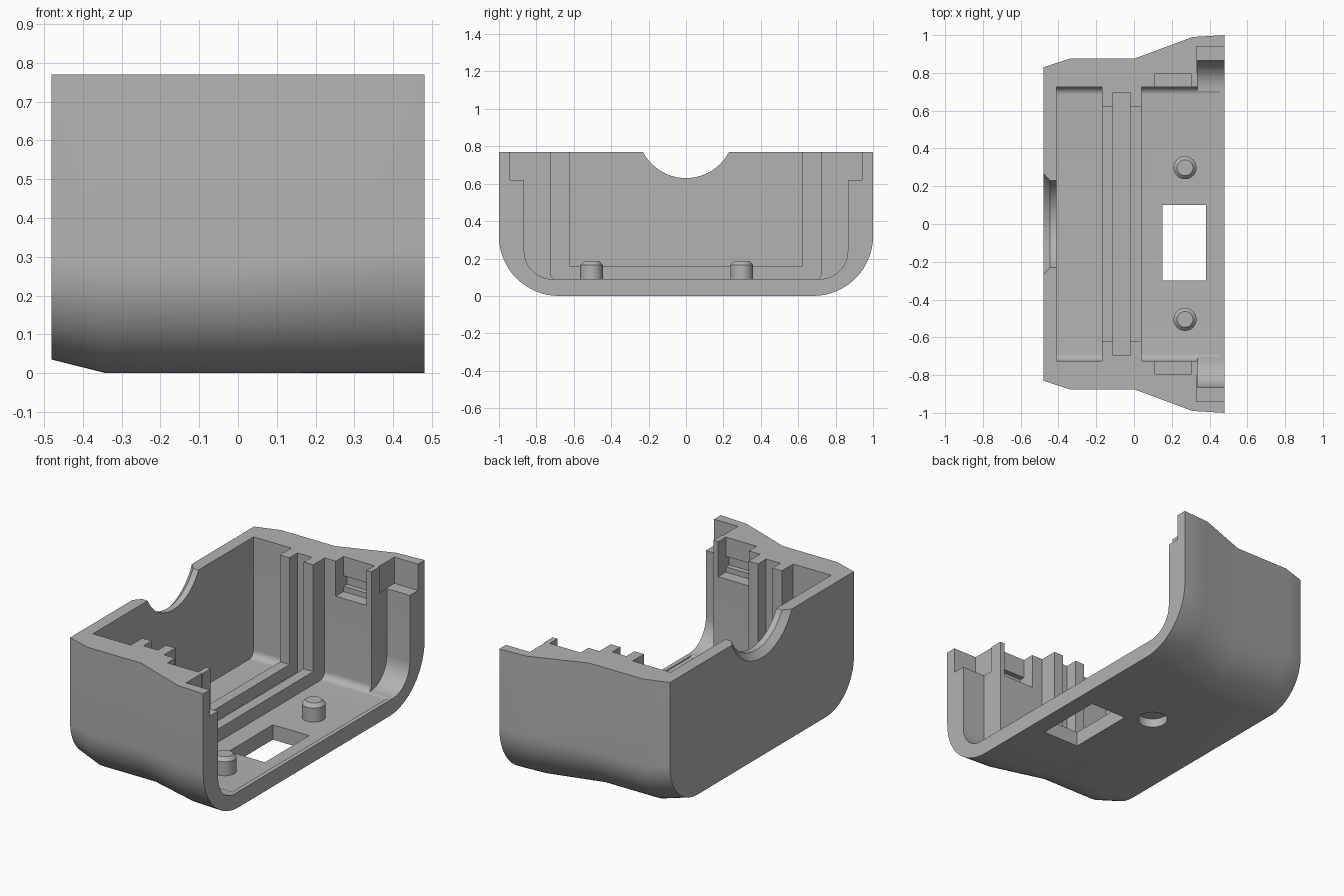
import bpy, bmesh, math
from mathutils import Vector

if "Cube" in bpy.data.objects:
    bpy.data.objects.remove(bpy.data.objects["Cube"], do_unlink=True)

grey = bpy.data.materials.new("plain grey")
grey.use_nodes = True
COLOUR = (0.45, 0.45, 0.45, 1)
grey.diffuse_color = COLOUR
grey.node_tree.nodes["Principled BSDF"].inputs["Base Color"].default_value = COLOUR

TOP = 0.77     # rim height
FLOOR = 0.085  # inside floor
ABOVE = 1.0    # cutters reach past the rim


def loft(name, rings):
    """Skin a closed solid through rings of equal point count."""
    bm = bmesh.new()
    loops = [[bm.verts.new(p) for p in ring] for ring in rings]
    n = len(loops[0])
    for a, b in zip(loops, loops[1:]):
        for i in range(n):
            j = (i + 1) % n
            bm.faces.new((a[i], a[j], b[j], b[i]))
    bm.faces.new(loops[0])
    bm.faces.new(loops[-1])
    bmesh.ops.recalc_face_normals(bm, faces=bm.faces)
    mesh = bpy.data.meshes.new(name)
    bm.to_mesh(mesh)
    bm.free()
    mesh.materials.append(grey)
    obj = bpy.data.objects.new(name, mesh)
    bpy.context.collection.objects.link(obj)
    return obj


def tub(x, half, floor, radius, top, steps=12):
    """U-shaped cross-section with rounded lower corners."""
    side = [(half, top)]
    for i in range(steps + 1 if radius else 1):
        a = math.pi / 2 * i / steps
        side.append((half - radius * (1 - math.cos(a)),
                     floor + radius * (1 - math.sin(a))))
    side += [(-y, z) for y, z in reversed(side)]
    return [Vector((x, y, z)) for y, z in side]


def channel(x0, x1, half, floor, radius):
    return loft("cutter", [tub(x, half, floor, radius, ABOVE) for x in (x0, x1)])


def block(x0, x1, y0, y1, z0, z1):
    return loft("cutter", [[Vector((x, y, z)) for y, z in
                            ((y0, z0), (y1, z0), (y1, z1), (y0, z1))] for x in (x0, x1)])


def turned(name, centre, axis, profile, sides=48):
    """Round solid from (position along axis, radius) pairs."""
    rings = []
    for pos, r in profile:
        ring = []
        for i in range(sides):
            a = 2 * math.pi * i / sides
            u, v = r * math.cos(a), r * math.sin(a)
            offset = Vector((pos, u, v)) if axis == "x" else Vector((u, v, pos))
            ring.append(Vector(centre) + offset)
        rings.append(ring)
    return loft(name, rings)


def cut(obj, cutter):
    mod = obj.modifiers.new("cut", "BOOLEAN")
    mod.operation = "DIFFERENCE"
    mod.solver = "EXACT"
    mod.object = cutter
    bpy.context.view_layer.update()
    result = bpy.data.meshes.new_from_object(
        obj.evaluated_get(bpy.context.evaluated_depsgraph_get()))
    obj.modifiers.clear()
    obj.data = result
    bpy.data.objects.remove(cutter, do_unlink=True)


def smooth(obj):
    bpy.ops.object.select_all(action="DESELECT")
    obj.select_set(True)
    bpy.context.view_layer.objects.active = obj
    bpy.ops.object.shade_smooth_by_angle(angle=math.radians(25))


# Outer shell: x, half width, underside height, corner radius
stations = [(-0.48, 0.83, 0.035, 0.25), (-0.34, 0.875, 0, 0.28), (0, 0.875, 0, 0.28),
            (0.31, 0.99, 0, 0.32), (0.48, 1.0, 0, 0.32)]
shell = loft("housing_shell", [tub(x, h, z, r, TOP, 16) for x, h, z, r in stations])

# Inside: rear bay, front bay, ribbed gap between them, board groove, open end
cut(shell, channel(-0.41, -0.17, 0.725, FLOOR, 0.04))
cut(shell, channel(0.04, 0.455, 0.725, FLOOR, 0.04))
cut(shell, channel(-0.2, 0.07, 0.622, 0.16, 0))
cut(shell, channel(-0.11, -0.02, 0.695, 0.09, 0))
cut(shell, channel(0.335, 0.6, 0.865, 0.09, 0.15))

# Rim notches, clip pockets and their undercuts on both sides
for s in (-1, 1):
    for x0, x1, y0, y1, z0, z1 in ((0.33, 0.6, 0.8, 0.94, 0.62, ABOVE),
                                   (0.11, 0.305, 0.68, 0.795, 0.57, ABOVE),
                                   (0.11, 0.305, 0.75, 0.825, 0.6, 0.66)):
        ya, yb = sorted((s * y0, s * y1))
        cut(shell, block(x0, x1, ya, yb, z0, z1))

# Chamfered cable notch in the end wall
cut(shell, turned("cutter", (0, 0, 0.889), "x",
                  [(-0.5, 0.315), (-0.445, 0.259), (-0.35, 0.259)], 64))

# Floor window and blind recess underneath
cut(shell, block(0.15, 0.38, -0.3, 0.1, -0.1, 0.3))
cut(shell, turned("cutter", (0.02, 0.18, 0), "z", [(-0.1, 0.08), (0.05, 0.08)]))
smooth(shell)

# Locating pegs
for label, y in (("back", 0.298), ("front", -0.505)):
    peg = turned(label + "_peg", (0.27, y, 0), "z",
                 [(0.06, 0.061), (0.165, 0.061), (0.185, 0.042)], 32)
    smooth(peg)
